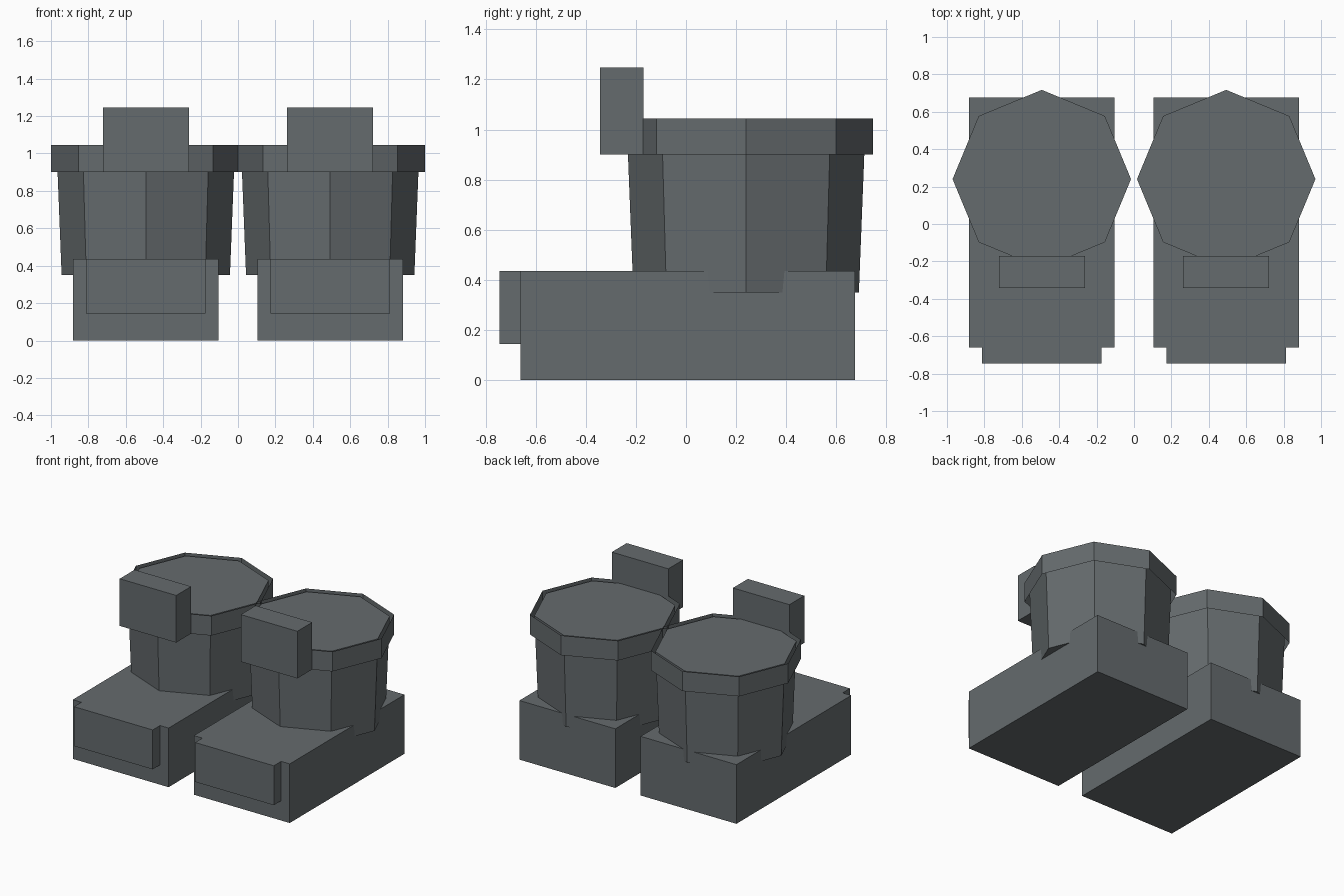
import bpy, math

if "Cube" in bpy.data.objects:
    bpy.data.objects.remove(bpy.data.objects["Cube"])

# single flat slate grey
grey = bpy.data.materials.new("slate_grey")
grey.diffuse_color = (0.13, 0.147, 0.155, 1.0)
grey.use_nodes = True
grey.node_tree.nodes["Principled BSDF"].inputs["Base Color"].default_value = grey.diffuse_color

CX, SHAFT_Y = 0.493, 0.24


def add_mesh(name, verts, faces):
    mesh = bpy.data.meshes.new(name)
    mesh.from_pydata(verts, [], faces)
    mesh.materials.append(grey)
    obj = bpy.data.objects.new(name, mesh)
    bpy.context.collection.objects.link(obj)
    return obj


def box(name, x0, x1, y0, y1, z0, z1):
    verts = [(x, y, z) for z in (z0, z1)
             for x, y in ((x0, y0), (x1, y0), (x1, y1), (x0, y1))]
    faces = [(3, 2, 1, 0), (4, 5, 6, 7)]
    faces += [(i, (i + 1) % 4, (i + 1) % 4 + 4, i + 4) for i in range(4)]
    return add_mesh(name, verts, faces)


def octagon_tube(name, cx, cy, r0, r1, z0, z1, capped):
    n = 8
    verts = [(cx + r * math.cos(math.tau * i / n),
              cy + r * math.sin(math.tau * i / n), z)
             for r, z in ((r0, z0), (r1, z1)) for i in range(n)]
    faces = [(i, (i + 1) % n, (i + 1) % n + n, i + n) for i in range(n)]
    if capped:
        faces += [tuple(reversed(range(n))), tuple(range(n, 2 * n))]
    return add_mesh(name, verts, faces)


for side, s in (("left", -1), ("right", 1)):
    cx = s * CX
    # foot block and raised toe plate
    box(side + "_foot", cx - 0.39, cx + 0.39, -0.66, 0.675, 0.0, 0.435)
    box(side + "_toe_cap", cx - 0.32, cx + 0.32, -0.745, -0.66, 0.145, 0.435)
    # tapered leg shaft
    octagon_tube(side + "_shaft", cx, SHAFT_Y, 0.45, 0.477, 0.35, 1.035, True)
    # thin open cuff around the top of the shaft
    octagon_tube(side + "_cuff", cx, SHAFT_Y, 0.507, 0.507, 0.9, 1.045, False)
    # front plate rising above the cuff
    box(side + "_knee_plate", cx - 0.23, cx + 0.23, -0.343, -0.17, 0.9, 1.247)
